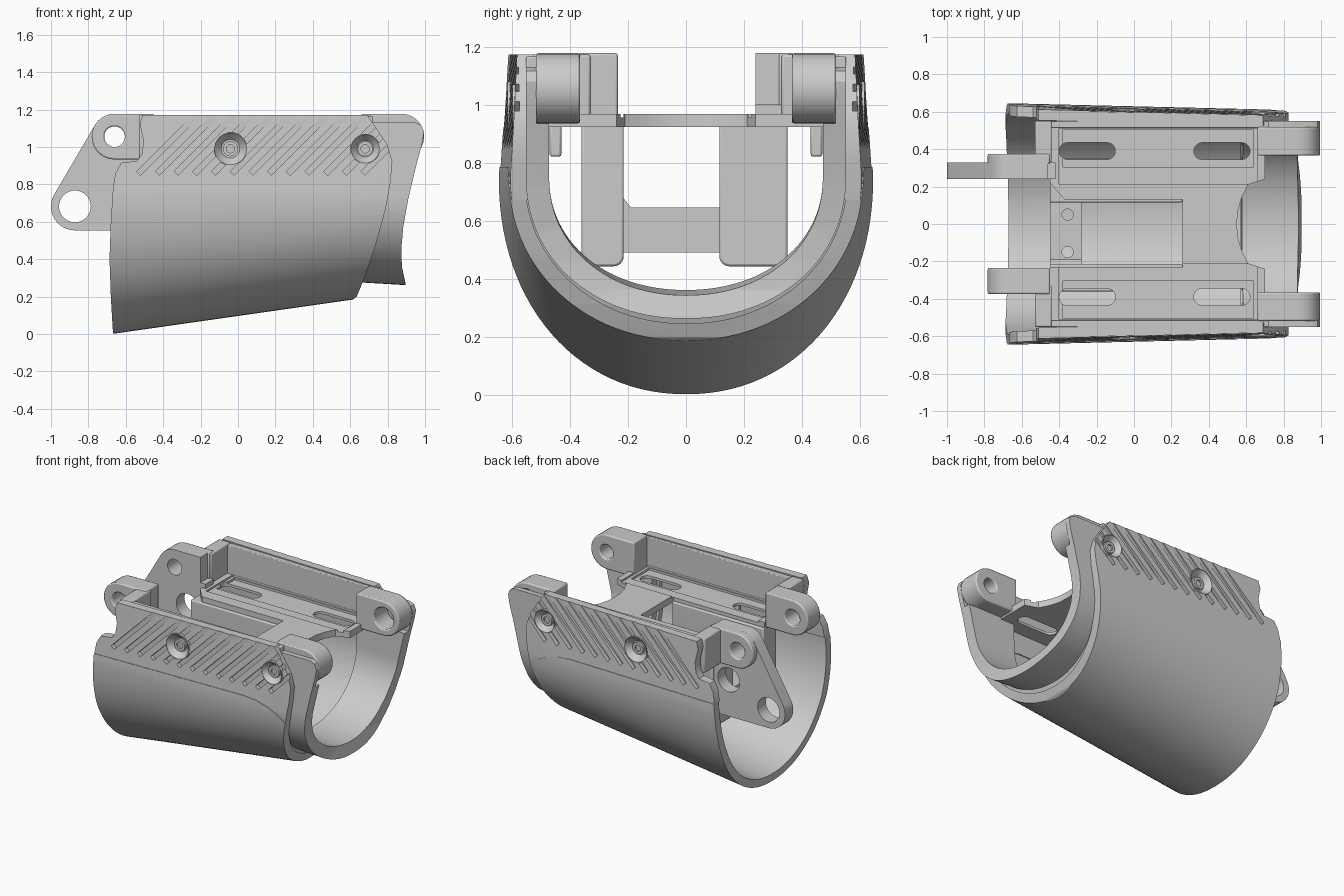
import bpy, bmesh, math
from mathutils import Matrix

if "Cube" in bpy.data.objects:
    bpy.data.objects.remove(bpy.data.objects["Cube"])

def finish(name, bm):
    bmesh.ops.recalc_face_normals(bm, faces=bm.faces[:])
    me = bpy.data.meshes.new(name)
    bm.to_mesh(me)
    bm.free()
    ob = bpy.data.objects.new(name, me)
    bpy.context.collection.objects.link(ob)
    return ob

def activate(ob):
    bpy.ops.object.select_all(action='DESELECT')
    ob.select_set(True)
    bpy.context.view_layer.objects.active = ob

def prism(name, pts, axis, a, b):
    """Extrude a 2D outline along an axis from a to b."""
    place = {'x': lambda p, d: (d, p[0], p[1]),
             'y': lambda p, d: (p[0], d, p[1]),
             'z': lambda p, d: (p[0], p[1], d)}[axis]
    bm = bmesh.new()
    A = [bm.verts.new(place(p, a)) for p in pts]
    B = [bm.verts.new(place(p, b)) for p in pts]
    bm.faces.new(A)
    bm.faces.new(B[::-1])
    n = len(pts)
    for i in range(n):
        j = (i + 1) % n
        bm.faces.new((A[i], B[i], B[j], A[j]))
    return finish(name, bm)

def box(name, x, y, z):
    return prism(name, [(x[0], y[0]), (x[1], y[0]), (x[1], y[1]), (x[0], y[1])], 'z', *z)

def arc(cx, cz, r, a0, a1, n=14):
    return [(cx + r * math.cos(math.radians(a0 + (a1 - a0) * i / n)),
             cz + r * math.sin(math.radians(a0 + (a1 - a0) * i / n))) for i in range(n + 1)]

def pin(name, x, z, r0, y0, y1, r1=None):
    """Cylinder or cone along y, radius r0 at y0 and r1 at y1."""
    turn = math.copysign(math.pi / 2, y0 - y1)
    bm = bmesh.new()
    bmesh.ops.create_cone(bm, cap_ends=True, segments=32, radius1=r0, radius2=r1 or r0, depth=abs(y1 - y0),
                          matrix=Matrix.Translation((x, (y0 + y1) / 2, z)) @ Matrix.Rotation(turn, 4, 'X'))
    return finish(name, bm)

def cut(ob, cutter, op='DIFFERENCE'):
    m = ob.modifiers.new('cut', 'BOOLEAN')
    m.operation, m.object, m.solver = op, cutter, 'EXACT'
    activate(ob)
    bpy.ops.object.modifier_apply(modifier=m.name)
    bpy.data.objects.remove(cutter)

def bevel(ob, w=0.008):
    m = ob.modifiers.new('bevel', 'BEVEL')
    m.width, m.segments, m.limit_method = w, 2, 'ANGLE'
    m.angle_limit = math.radians(40)

def u_shell(name, x0, x1, section, th, lean):
    """Loft a thick U: section(x) gives half width and bottom height."""
    zc, top, n = 0.75, 1.25, 56
    def loop(w, zb):
        k = lambda v: math.copysign(abs(v) ** 0.95, v)
        low = [(w * k(math.sin(a)), zc - (zc - zb) * k(math.cos(a)))
               for a in (math.pi * (i / n - 0.5) for i in range(n + 1))]
        return [(-w + lean, top)] + low + [(w - lean, top)]
    bm = bmesh.new()
    rings = []
    for i in range(9):
        x = x0 + (x1 - x0) * i / 8
        w, zb = section(x)
        pts = loop(w, zb) + loop(w - th, zb + th)[::-1]
        rings.append([bm.verts.new((x, y, z)) for y, z in pts])
    m = len(rings[0])
    for a, b in zip(rings, rings[1:]):
        for i in range(m):
            j = (i + 1) % m
            bm.faces.new((a[i], a[j], b[j], b[i]))
    for r in (rings[0], rings[-1]):
        for i in range(m // 2 - 1):
            bm.faces.new((r[i], r[i + 1], r[m - 2 - i], r[m - 1 - i]))
    return finish(name, bm)

def width(x):
    return 0.645 - 0.024 * (x + 0.65)

def bottom(x):
    return 0.002 + 0.143 * (x + 0.66)

# Outer shell, lower half, trimmed by its side outline
seam = [(0.79, 0.67), (0.73, 0.715), (0.66, 0.75), (0.57, 0.775), (0.47, 0.785)]
lower = u_shell('lower_shell', -0.75, 0.95, lambda x: (width(x), bottom(x)), 0.055, 0.03)
cut(lower, prism('trim', [(-0.668, 0.785), (-0.68, 0.6), (-0.687, 0.4), (-0.68, 0.2), (-0.67, 0.03),
    (-0.655, -0.1), (0.6, -0.1), (0.61, 0.18), (0.635, 0.2), (0.68, 0.31), (0.735, 0.47)] + seam,
    'y', -1, 1), 'INTERSECT')

# Outer shell, upper grip panels
upper = u_shell('grip_panels', -0.75, 0.95, lambda x: (width(x) - 0.004, bottom(x)), 0.058, 0.03)
cut(upper, prism('trim', [(-0.668, 0.785), (-0.655, 0.86), (-0.625, 0.915), (-0.54, 0.925), (-0.515, 0.96),
    (-0.505, 1.03), (-0.525, 1.12), (-0.51, 1.172), (0.69, 1.172), (0.74, 1.1), (0.8, 1.01), (0.825, 0.92),
    (0.815, 0.81)] + seam, 'y', -1, 1), 'INTERSECT')

# Dished screw seats in the panels
for s in (-1, 1):
    for x, r in ((-0.04, 0.09), (0.68, 0.08)):
        f = width(x) - 0.004 - 0.03 * 0.24 / 0.5
        cut(upper, pin('hole', x, 0.99, r - 0.002, s * (f - 0.2), s * (f + 0.2)))
        seat = pin('screw_seat', x, 0.99, r, s * (f - 0.075), s * (f + 0.003))
        cut(seat, pin('dish', x, 0.99, r * 0.55, s * (f - 0.036), s * (f + 0.0041), r * 0.96))
        screw = pin('panel_screw', x, 0.99, 0.04, s * (f - 0.06), s * (f - 0.02))
        cut(screw, pin('socket', x, 0.99, 0.022, s * (f - 0.032), s * (f + 0.05)))

# Diagonal grip grooves on both sides, deep at the bottom and fading upwards
bm = bmesh.new()
for s in (-1, 1):
    for i in range(13):
        xc = -0.53 + 0.1 * i + 0.165
        yc = s * (width(xc) - 0.036 + 0.05)
        bmesh.ops.create_cube(bm, size=1, matrix=Matrix.Translation((xc, yc, 1.025)) @
                              Matrix.Rotation(math.radians(-45), 4, 'Y') @ Matrix.Diagonal((0.47, 0.1, 0.03, 1)))
cut(upper, finish('grooves', bm))

# Inner collar sticking out of the right end, thinner beside the lugs
collar = u_shell('inner_collar', 0.4, 1.05, lambda x: (0.552, 0.282 - 0.06 * max(0, x - 0.55)), 0.08, 0.0)
cut(collar, prism('trim', [(0.57, 0.1), (0.9, 0.1), (0.896, 0.27), (0.876, 0.36), (0.874, 0.46), (0.883, 0.57),
    (0.91, 0.72), (0.95, 0.89), (0.985, 1.02), (0.995, 1.08), (0.98, 1.115), (0.95, 1.13), (0.6, 1.13)],
    'y', -1, 1), 'INTERSECT')
cut(collar, box('lug_room', (0.3, 1.2), (-0.516, 0.516), (0.935, 1.4)))

# Seat ring that fills the gap between shell and collar
ring = u_shell('collar_seat', 0.4, 1.05, lambda x: (0.572, 0.236), 0.05, 0.0)
cut(ring, prism('trim', [(0.57, 0.1), (0.625, 0.2), (0.67, 0.31), (0.725, 0.47), (0.77, 0.66), (0.8, 0.82),
                         (0.8, 0.9), (0.57, 0.9)], 'y', -1, 1), 'INTERSECT')

# Deck plate with open pocket, lower sides, side channels and slots
end = [(0.61, 0.21), (0.575, 0.14), (0.555, 0.07)]
deck = prism('deck', [(-0.45, -0.53), (0.66, -0.53), (0.7, -0.49), (0.7, -0.24)] + [(x, -y) for x, y in end] +
             [(0.55, 0)] + end[::-1] + [(0.7, 0.24), (0.7, 0.49), (0.66, 0.53), (-0.45, 0.53), (-0.45, 0.22),
             (-0.37, 0.13), (0.26, 0.13), (0.26, -0.23), (-0.45, -0.23)], 'z', 0.922, 0.968)
for s in (-1, 1):
    cut(deck, box('step', (-0.4, 0.66), sorted((s * 0.215, s * 0.51)), (0.955, 1.1)))
    cut(deck, box('channel', (-0.38, 0.64), sorted((s * 0.305, s * 0.505)), (0.94, 1.1)))
    for x in (-0.25, 0.47):
        slot = arc(x + 0.105, s * 0.39, 0.045, -90, 90, 10) + arc(x - 0.105, s * 0.39, 0.045, 90, 270, 10)
        cut(deck, prism('slot', slot, 'z', 0.8, 1.1))

for s in (-1, 1):
    side = 'back' if s > 0 else 'front'
    # Deck side walls and end blocks
    bevel(box(side + '_wall', (-0.5, 0.72), sorted((s * 0.512, s * 0.552)), (0.925, 1.165)), 0.005)
    bevel(box(side + '_end_block', (-0.53, -0.44), sorted((s * 0.33, s * 0.55)), (0.93, 1.172)))
    bevel(box(side + '_tab', (-0.1, 0.02), sorted((s * 0.43, s * 0.47)), (0.82, 0.93)))
    # Left hinge boss; the back one sits on the outside of the lever plate
    boss = prism(side + '_left_boss', arc(-0.66, 1.055, 0.122, 90, 270) + [(-0.45, 0.933), (-0.45, 1.177)],
                 'y', s * (0.32 if s > 0 else 0.235), s * 0.375)
    cut(boss, pin('hole', -0.66, 1.055, 0.055, s * 0.1, s * 0.6))
    bevel(boss)
    # Right hinge lug
    lug = prism(side + '_right_lug', [(0.66, 1.177), (0.66, 0.935)] + arc(0.874, 1.056, 0.121, -90, 90),
                'y', s * 0.365, s * 0.518)
    cut(lug, pin('hole', 0.874, 1.056, 0.075 if s > 0 else 0.05, s * 0.2, s * 0.7))
    bevel(lug)

# Lever plate reaching out at the back left
plate = prism('lever_plate', arc(-0.66, 1.055, 0.122, 90, 150, 8) + arc(-0.872, 0.682, 0.128, 152, 270) +
              [(-0.42, 0.554), (-0.42, 1.0), (-0.46, 1.0), (-0.46, 1.177)], 'y', 0.24, 0.33)
for x, z, r in ((-0.872, 0.682, 0.085), (-0.66, 1.055, 0.055), (-0.562, 0.81, 0.085)):
    cut(plate, pin('hole', x, z, r, 0.1, 0.6))

# Hanging side brackets and the cross plate under the deck
for name, y0, y1 in (('front_bracket', -0.36, -0.215), ('back_bracket', 0.115, 0.35)):
    bevel(prism(name, [(y1, 0.93), (y0, 0.93)] + arc(y0 + 0.035, 0.477, 0.035, 180, 270, 6) +
                arc(y1 - 0.035, 0.477, 0.035, 270, 360, 6), 'x', -0.45, 0.26))
cross = box('cross_plate', (-0.45, -0.28), (-0.24, 0.15), (0.49, 0.645))
for y in (0.05, -0.15):
    cut(cross, prism('hole', arc(-0.355, y, 0.03, 0, 345, 23), 'z', 0.4, 0.8))
prism('corner_gusset', [(-0.235, 0.70), (-0.235, 0.64), (-0.185, 0.64)], 'x', -0.45, -0.28)

# Smooth shading with crisp edges
bpy.ops.object.select_all(action='SELECT')
bpy.context.view_layer.objects.active = deck
bpy.ops.object.shade_smooth_by_angle(angle=math.radians(30))
